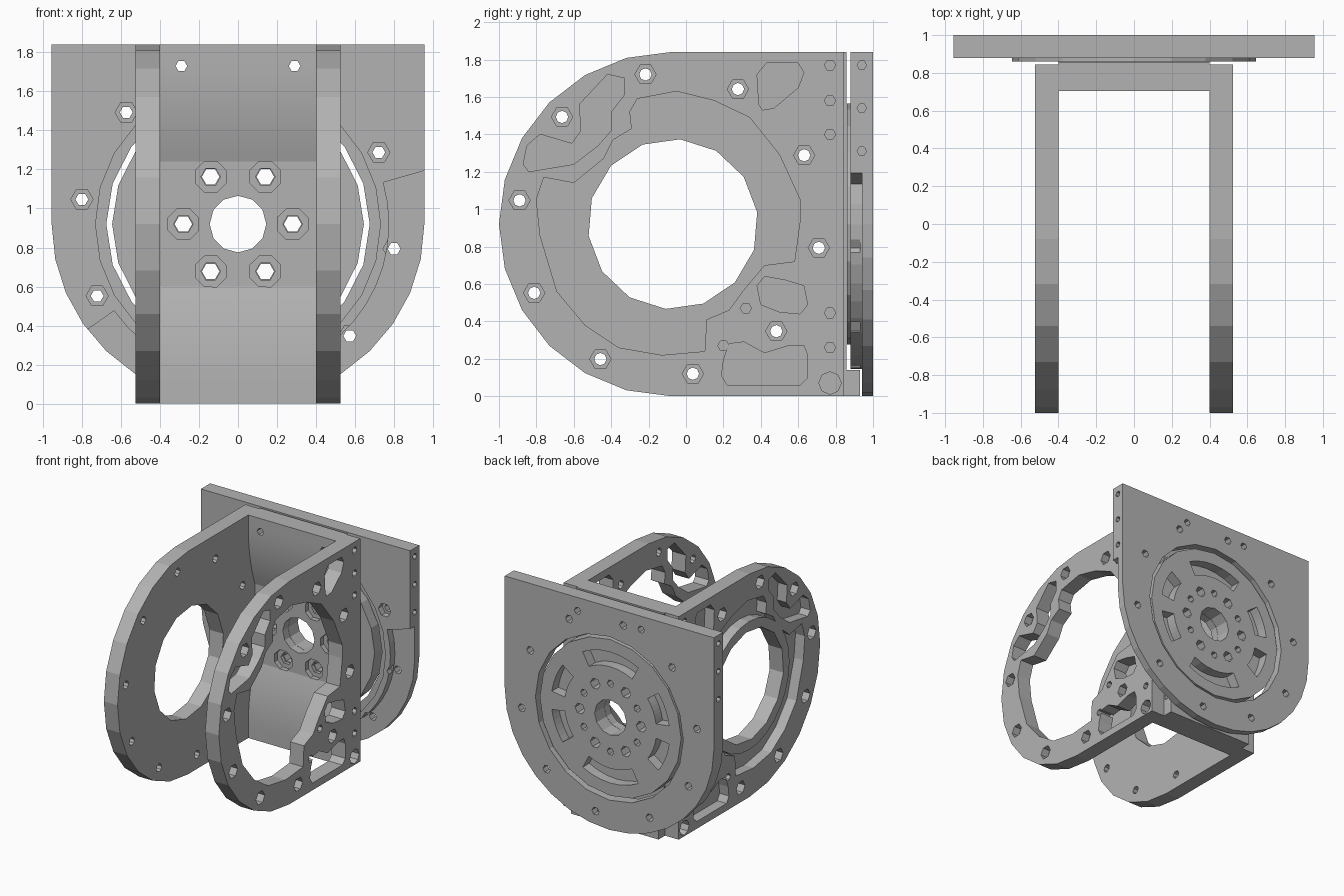
import bpy, bmesh
from math import sin, cos, radians

cube = bpy.data.objects.get("Cube")
if cube:
    bpy.data.objects.remove(cube, do_unlink=True)

grey = bpy.data.materials.new("machined grey")
grey.use_nodes = True
grey.diffuse_color = (0.45, 0.45, 0.45, 1)
grey.node_tree.nodes["Principled BSDF"].inputs["Base Color"].default_value = (0.45, 0.45, 0.45, 1)

MID = 0.92      # height of the rotation axis
SIDE_Y = -0.08  # centre of the side plate curve


def arc(r, start, end, n, u=0.0, v=MID):
    return [(u + r * cos(radians(start + (end - start) * i / n)),
             v + r * sin(radians(start + (end - start) * i / n))) for i in range(n + 1)]


def circle(r, n, u=0.0, v=MID, turn=0):
    return arc(r, turn, turn + 360, n, u, v)[:-1]


def sector(r0, r1, start, end, n):
    return arc(r1, start, end, n) + arc(r0, end, start, n)


def box(u0, u1, v0, v1):
    return [(u0, v0), (u1, v0), (u1, v1), (u0, v1)]


def make(name, prisms):
    """Prisms are (axis, outline, start depth, end depth)."""
    bm = bmesh.new()
    for axis, pts, a, b in prisms:
        rings = [[bm.verts.new((d, u, v) if axis == 'x' else (u, d, v)) for u, v in pts]
                 for d in (a, b)]
        bm.faces.new(rings[0])
        bm.faces.new(rings[1])
        for i in range(len(pts)):
            j = (i + 1) % len(pts)
            bm.faces.new((rings[0][i], rings[0][j], rings[1][j], rings[1][i]))
    bmesh.ops.recalc_face_normals(bm, faces=bm.faces)
    mesh = bpy.data.meshes.new(name)
    bm.to_mesh(mesh)
    bm.free()
    obj = bpy.data.objects.new(name, mesh)
    mesh.materials.append(grey)
    bpy.context.collection.objects.link(obj)
    return obj


def cut(obj, prisms):
    cutter = make("cutter", prisms)
    cutter.hide_render = True
    mod = obj.modifiers.new("cut", 'BOOLEAN')
    mod.operation, mod.solver, mod.use_self, mod.object = 'DIFFERENCE', 'EXACT', True, cutter
    bpy.ops.object.select_all(action='DESELECT')
    bpy.context.view_layer.objects.active = obj
    obj.select_set(True)
    bpy.ops.object.modifier_apply(modifier=mod.name)
    bpy.data.objects.remove(cutter, do_unlink=True)


def ring_points(r, first, count, u=0.0):
    return circle(r, count, u, MID, first)


# Side plate: rounded outline, lightening pockets and large opening
plate = arc(0.92, 90, 270, 12, SIDE_Y) + [(0.845, 0), (0.845, 1.84)]
upper_pocket = [(.39, 1.56), (.38, 1.72), (.43, 1.78), (.6, 1.78), (.63, 1.73),
                (.6, 1.65), (.47, 1.54), (.41, 1.53)]
curved_pocket = [(-.87, 1.24), (-.85, 1.34), (-.78, 1.4), (-.61, 1.35), (-.56, 1.42),
                 (-.57, 1.56), (-.42, 1.72), (-.33, 1.7), (-.33, 1.61), (-.4, 1.52),
                 (-.4, 1.42), (-.47, 1.34), (-.6, 1.24), (-.84, 1.2)]
lower_pocket = [(.2, .19), (.23, .28), (.31, .29), (.42, .23), (.55, .27), (.63, .27),
                (.65, .22), (.65, .1), (.61, .06), (.22, .06), (.19, .11)]
small_pocket = [(.38, .59), (.42, .64), (.53, .62), (.63, .59), (.65, .49), (.61, .44),
                (.5, .45), (.4, .49)]
opening = [(-.78, .86), (-.8, 1.05), (-.76, 1.17), (-.6, 1.14), (-.44, 1.27), (-.39, 1.37),
           (-.29, 1.43), (-.3, 1.52), (-.26, 1.59), (-.05, 1.63), (.15, 1.58), (.34, 1.49),
           (.5, 1.29), (.61, 1.05), (.61, .94), (.58, .72), (.42, .7), (.31, .57), (.23, .46),
           (.11, .41), (.1, .24), (-.13, .22), (-.36, .26), (-.54, .38), (-.69, .56)]
pockets = [upper_pocket, curved_pocket, lower_pocket, small_pocket, opening]

for side, name in ((1, "left_side_plate"), (-1, "right_side_plate")):
    obj = make(name, [('x', plate, side * 0.4, side * 0.525)])
    floor = 0.3 if side > 0 else 0.44       # open on one side, blind on the other
    cuts = [('x', p, side * floor, side * 0.6) for p in pockets]
    cuts.append(('x', circle(0.455, 14, -0.07, MID, 8), side * 0.3, side * 0.6))
    for y, z in ring_points(0.81, 27, 10, -0.09):
        cuts.append(('x', circle(0.033, 8, y, z), side * 0.3, side * 0.6))
        cuts.append(('x', circle(0.057, 6, y, z), side * 0.46, side * 0.6))
    for z in (1.77, 1.58, 1.4, 0.445, 0.26):
        cuts.append(('x', circle(0.03, 6, 0.77, z), side * 0.45, side * 0.6))
    cuts.append(('x', circle(0.06, 8, 0.77, 0.07), side * 0.45, side * 0.6))
    for y, z in ((0.32, 0.47), (0.2, 0.27)):
        cuts.append(('x', circle(0.03, 6, y, z), side * floor, side * 0.6))
    cut(obj, cuts)

# Raised rim around the round opening of the blind plate
rim = make("right_opening_rim", [('x', circle(0.53, 28, -0.07), -0.435, -0.525)])
cut(rim, [('x', circle(0.455, 14, -0.07, MID, 8), -0.3, -0.6)])

# Cross web: thick at both ends, curving to a thin flat middle
lower_half = [(0.705 + 0.085 * (i / 8) ** 2, 0.1 + 0.5 * i / 8) for i in range(9)]
upper_half = [(y, 1.84 - z) for y, z in reversed(lower_half)]
profile = [(0.705, 0)] + lower_half + upper_half + [(0.705, 1.84), (0.858, 1.84), (0.858, 0)]
web = make("cross_web", [('x', profile, -0.4, 0.4)])
bolts = ring_points(0.28, 0, 6)
cuts = [('y', circle(0.145, 12), 0.6, 0.95)]
for x, z in bolts:
    cuts.append(('y', circle(0.05, 6, x, z), 0.6, 0.95))
    cuts.append(('y', circle(0.085, 8, x, z, 22), 0.6, 0.83))
for x in (-0.29, 0.29):
    cuts.append(('y', circle(0.03, 6, x, 1.73), 0.6, 0.95))
cut(web, cuts)
bpy.ops.object.shade_smooth_by_angle(angle=radians(15))

# Stop lug that travels in the notch of the back plate
make("stop_lug", [('y', box(-0.4, 0.4, 0.0, 0.14), 0.85, 0.93)])

# Back plate: square top, rounded bottom
curve = [(x * 0.955 / 0.92, z) for x, z in arc(0.92, 180, 360, 16)]
back = make("back_plate", [('y', curve + [(0.955, 1.84), (-0.955, 1.84)], 0.88, 1.0)])
cuts = [('y', circle(0.675, 20), 0.8, 1.1),
        ('y', circle(0.73, 24), 0.8, 0.915),
        ('y', sector(0.775, 1.3, -145, 16, 20), 0.8, 0.94)]
for x, z in ring_points(0.81, 27, 10):
    cuts.append(('y', circle(0.033, 6, x, z), 0.8, 1.1))
    cuts.append(('y', circle(0.057, 6, x, z), 0.8, 0.93))
for x in (-0.29, 0.29):
    cuts.append(('y', circle(0.03, 6, x, 1.73), 0.8, 1.1))
for side in (-1, 1):
    for z in (1.77, 1.54, 1.31):
        cuts.append(('x', circle(0.025, 6, 0.94, z), side * 0.87, side * 1.1))
cut(back, cuts)

# Turning disc with its flange, slots and bolt holes
disc = make("turning_disc", [('y', circle(0.645, 20), 0.86, 0.985)])
cuts = [('y', circle(0.145, 12), 0.8, 1.1)]
for middle, half in ((90, 28), (270, 28), (22, 14), (-22, 14), (158, 14), (202, 14)):
    cuts.append(('y', sector(0.42, 0.54, middle - half, middle + half, 6), 0.9, 1.1))
for x, z in bolts:
    cuts.append(('y', circle(0.045, 6, x, z), 0.8, 1.1))
for x, z in ring_points(0.28, 30, 6):
    cuts.append(('y', circle(0.03, 6, x, z), 0.9, 1.1))
cut(disc, cuts)
